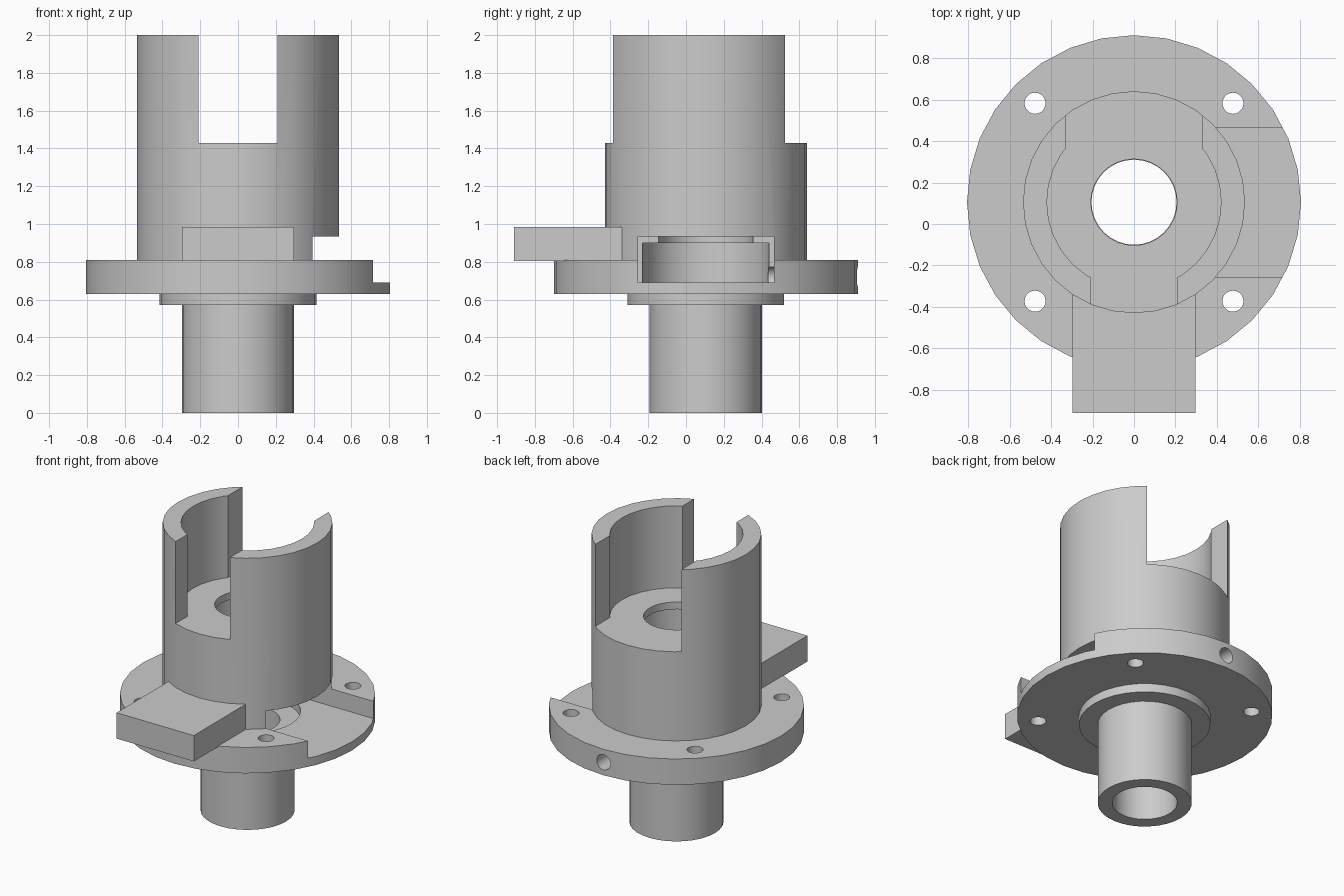
import bpy, bmesh, math
from mathutils import Matrix, Vector

AXIS_Y = 0.105   # the turned body sits behind the centre to balance the tab
SEGMENTS = 32

cube = bpy.data.objects.get("Cube")
if cube:
    bpy.data.objects.remove(cube, do_unlink=True)

grey = bpy.data.materials.new("plain grey")
grey.use_nodes = True
grey.diffuse_color = (0.6, 0.6, 0.6, 1)
grey.node_tree.nodes["Principled BSDF"].inputs["Base Color"].default_value = grey.diffuse_color


def finish(name, bm):
    bmesh.ops.recalc_face_normals(bm, faces=bm.faces)
    mesh = bpy.data.meshes.new(name)
    bm.to_mesh(mesh)
    bm.free()
    mesh.materials.append(grey)
    obj = bpy.data.objects.new(name, mesh)
    bpy.context.collection.objects.link(obj)
    return obj


def lathe(name, profile):
    """Revolve a closed (radius, height) outline about the body axis."""
    bm = bmesh.new()
    rings = []
    for i in range(SEGMENTS):
        a = 2 * math.pi * i / SEGMENTS
        rings.append([bm.verts.new((r * math.sin(a), AXIS_Y + r * math.cos(a), z))
                      for r, z in profile])
    n = len(profile)
    for i, ring in enumerate(rings):
        after = rings[(i + 1) % SEGMENTS]
        for j in range(n):
            k = (j + 1) % n
            bm.faces.new((ring[j], ring[k], after[k], after[j]))
    return finish(name, bm)


def box(name, low, high):
    low, high = Vector(low), Vector(high)
    bm = bmesh.new()
    bmesh.ops.create_cube(bm, size=1, matrix=Matrix.Translation((low + high) / 2)
                          @ Matrix.Diagonal((*(high - low), 1)))
    return finish(name, bm)


def rod(name, centre, radius, length, turn=0):
    bm = bmesh.new()
    bmesh.ops.create_cone(bm, cap_ends=True, segments=20, radius1=radius, radius2=radius,
                          depth=length, matrix=Matrix.Translation(centre)
                          @ Matrix.Rotation(turn, 4, 'X'))
    return finish(name, bm)


# Hollow turned body: shaft, boss, flange, hub wall, seat and through bore
housing = lathe("housing", [
    (0.205, 0), (0.297, 0), (0.297, 0.57), (0.415, 0.57), (0.415, 0.63),
    (0.805, 0.63), (0.805, 0.81), (0.535, 0.81), (0.535, 2), (0.42, 2),
    (0.42, 1.43), (0.208, 1.43), (0.208, 1.38), (0.25, 1.38), (0.25, 0.9),
    (0.335, 0.9), (0.335, 0.63), (0.205, 0.63)])

# Slots in the hub wall, side window, bolt holes and rear screw hole
cutters = [
    box("front_slot_cutter", (-0.208, -0.7, 1.43), (0.208, -0.1, 2.1)),
    box("rear_slot_cutter", (-0.33, 0.3, 1.43), (0.33, 0.9, 2.1)),
    box("side_window_cutter", (0, AXIS_Y - 0.36, 0.69), (1, AXIS_Y + 0.36, 0.933)),
    rod("screw_hole_cutter", (0, AXIS_Y + 0.6, 0.72), 0.053, 0.6, math.pi / 2)]
for sx in (-1, 1):
    for sy in (-1, 1):
        cutters.append(rod("bolt_hole_cutter",
                           (sx * 0.477, AXIS_Y + sy * 0.477, 0.72), 0.051, 0.5))

bpy.context.view_layer.objects.active = housing
for cutter in cutters:
    cutter.hide_render = True
    mod = housing.modifiers.new("cut", 'BOOLEAN')
    mod.operation = 'DIFFERENCE'
    mod.solver = 'EXACT'
    mod.object = cutter
    bpy.ops.object.modifier_apply(modifier=mod.name)
for cutter in cutters:
    bpy.data.objects.remove(cutter, do_unlink=True)

# Flat tab resting on the front of the flange
box("front_tab", (-0.297, -0.91, 0.805), (0.297, -0.33, 0.985))

bpy.ops.object.select_all(action='DESELECT')
housing.select_set(True)
bpy.ops.object.shade_smooth_by_angle(angle=math.radians(30))
